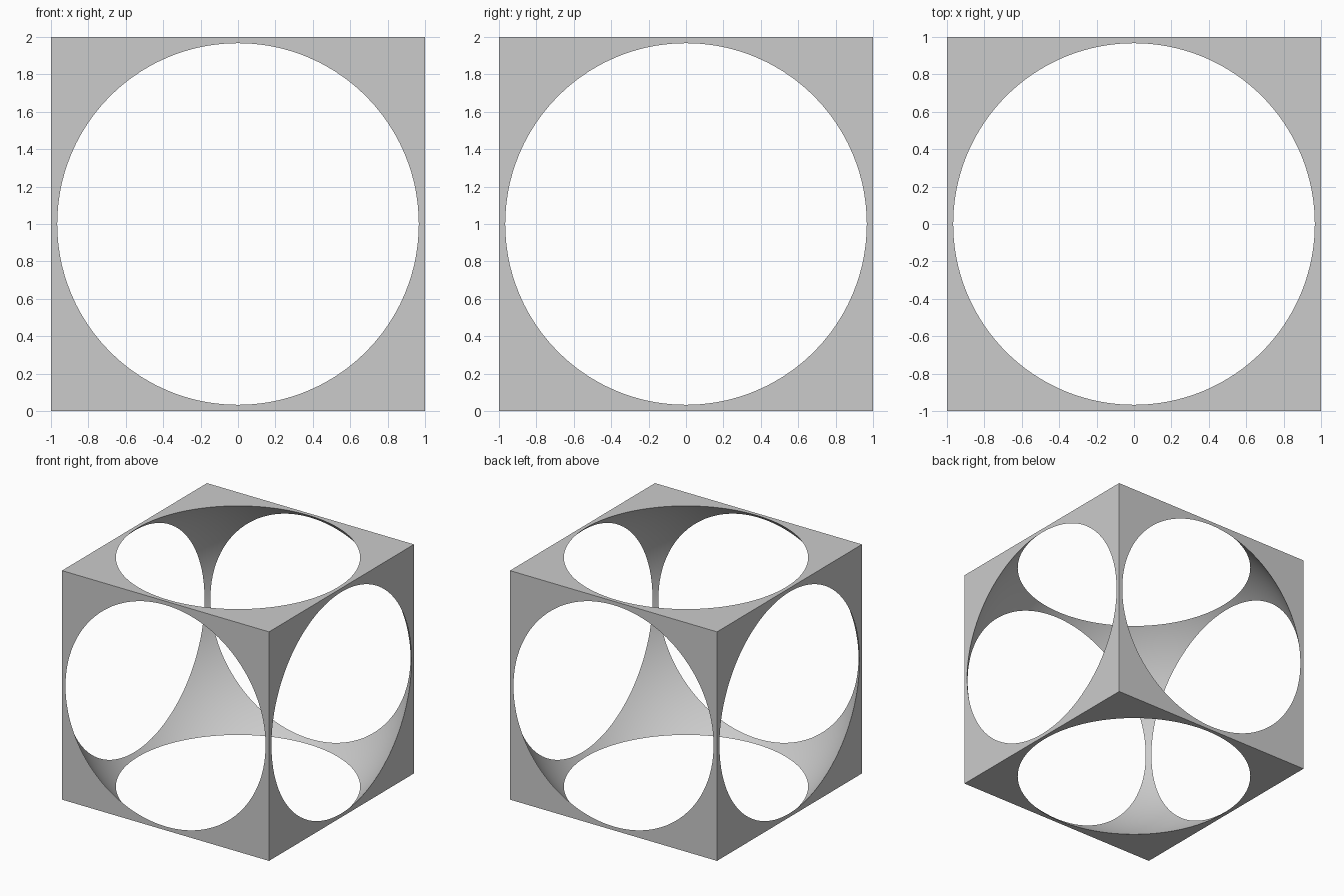
import bpy
import math

if "Cube" in bpy.data.objects:
    bpy.data.objects.remove(bpy.data.objects["Cube"])

HOLE_R = 0.967                       # radius of the round opening in each face
BALL_R = math.sqrt(1 + HOLE_R ** 2)  # sphere that cuts those openings

grey = bpy.data.materials.new("light grey")
grey.diffuse_color = (0.6, 0.6, 0.6, 1)
grey.use_nodes = True
grey.node_tree.nodes["Principled BSDF"].inputs["Base Color"].default_value = grey.diffuse_color

# Solid cube
bpy.ops.mesh.primitive_cube_add(size=2, location=(0, 0, 1))
frame = bpy.context.object
frame.name = "cube_frame"
frame.data.materials.append(grey)

# Sphere that hollows the cube and opens all six faces
bpy.ops.mesh.primitive_uv_sphere_add(segments=160, ring_count=80, radius=BALL_R, location=(0, 0, 1))
ball = bpy.context.object
ball.name = "ball_cutter"
ball.data.materials.append(grey)

cut = frame.modifiers.new("hollow", 'BOOLEAN')
cut.operation = 'DIFFERENCE'
cut.solver = 'EXACT'
cut.object = ball

bpy.ops.object.select_all(action='DESELECT')
frame.select_set(True)
bpy.context.view_layer.objects.active = frame
bpy.ops.object.modifier_apply(modifier=cut.name)
bpy.data.objects.remove(ball)

# Smooth hollow, crisp edges
bpy.ops.object.shade_smooth_by_angle(angle=math.radians(25))
